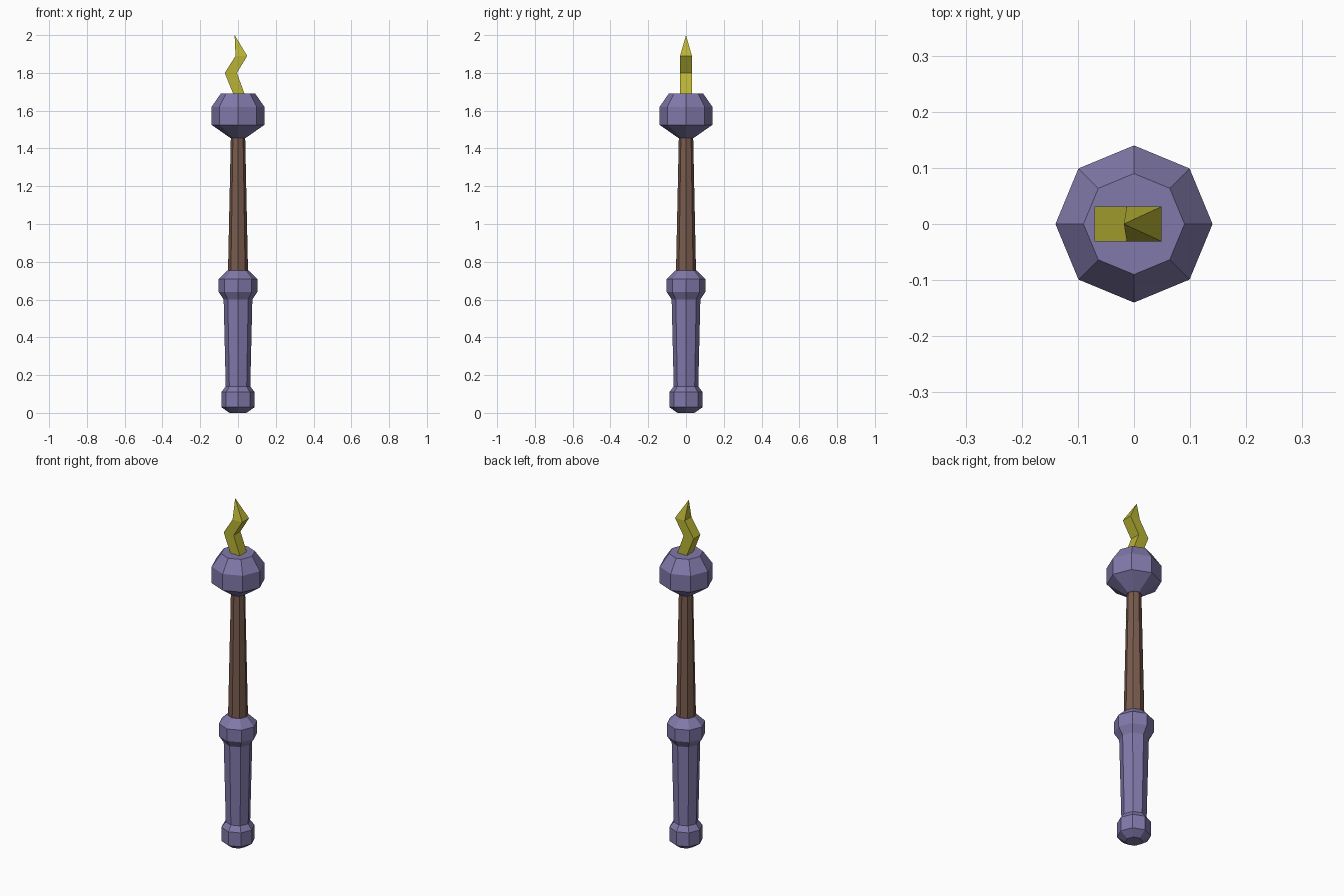
import bpy, bmesh
from math import cos, sin, pi

cube = bpy.data.objects.get("Cube")
if cube:
    bpy.data.objects.remove(cube, do_unlink=True)


def make_material(name, rgb):
    mat = bpy.data.materials.new(name)
    mat.use_nodes = True
    color = (*rgb, 1)
    mat.diffuse_color = color
    mat.node_tree.nodes["Principled BSDF"].inputs["Base Color"].default_value = color
    return mat


def loft(name, rings, mat, tip=None):
    """Bridge equal-sized rings of points, closing the bottom and the top (or a tip)."""
    bm = bmesh.new()
    loops = [[bm.verts.new(p) for p in ring] for ring in rings]
    count = len(loops[0])
    for low, high in zip(loops, loops[1:]):
        for i in range(count):
            j = (i + 1) % count
            bm.faces.new((low[i], low[j], high[j], high[i]))
    bm.faces.new(loops[0][::-1])
    if tip:
        apex = bm.verts.new(tip)
        for i in range(count):
            bm.faces.new((loops[-1][i], loops[-1][(i + 1) % count], apex))
    else:
        bm.faces.new(loops[-1])
    bmesh.ops.recalc_face_normals(bm, faces=bm.faces)
    mesh = bpy.data.meshes.new(name)
    bm.to_mesh(mesh)
    bm.free()
    mesh.materials.append(mat)
    obj = bpy.data.objects.new(name, mesh)
    bpy.context.collection.objects.link(obj)
    return obj


def turned(name, profile, mat, sides=8):
    """Faceted turned part from (radius, height) pairs."""
    angles = [2 * pi * i / sides for i in range(sides)]
    rings = [[(r * cos(a), r * sin(a), z) for a in angles] for r, z in profile]
    return loft(name, rings, mat)


purple = make_material("dusty purple", (0.22, 0.19, 0.40))
brown = make_material("brown wood", (0.19, 0.105, 0.075))
yellow = make_material("flame yellow", (0.48, 0.45, 0.035))

# Grip with pommel and flared collar
turned("handle", [(0.045, 0), (0.088, 0.03), (0.088, 0.11), (0.065, 0.14),
                  (0.076, 0.60), (0.102, 0.64), (0.102, 0.71), (0.055, 0.755)], purple)

# Tapering wooden shaft
turned("shaft", [(0.053, 0.75), (0.038, 1.46)], brown)

# Faceted head
turned("head", [(0.04, 1.455), (0.14, 1.525), (0.14, 1.62), (0.09, 1.692)], purple)

# Zigzag flame: (left x, right x, height) sections ending in a point
depth = 0.031
sections = [(-0.025, 0.035, 1.688), (-0.07, -0.006, 1.80), (-0.013, 0.049, 1.89)]
flame_rings = [[(a, -depth, z), (b, -depth, z), (b, depth, z), (a, depth, z)]
               for a, b, z in sections]
loft("flame", flame_rings, yellow, tip=(-0.018, 0, 2))
